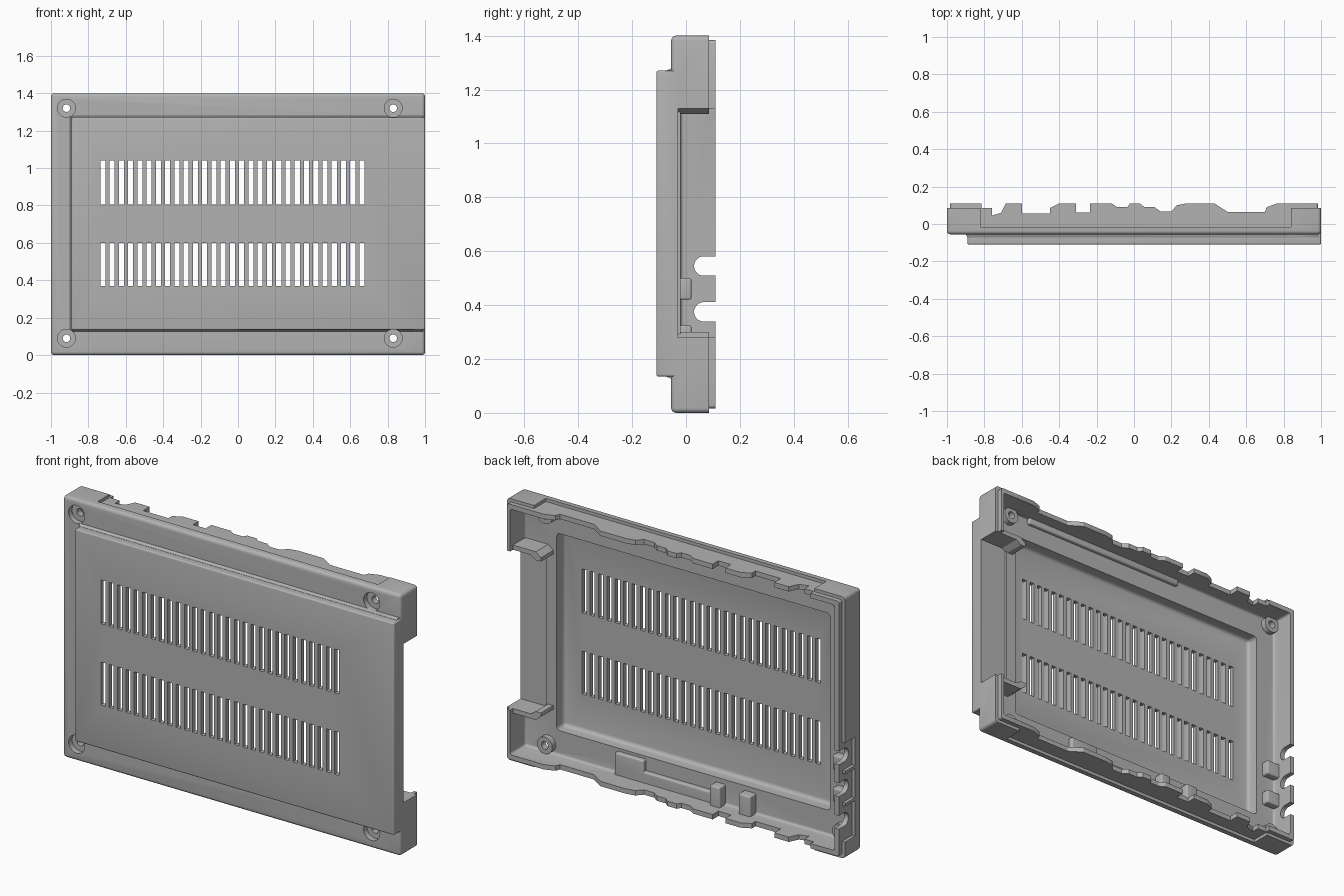
import bpy, bmesh
from math import pi, radians
from mathutils import Matrix

cube = bpy.data.objects.get("Cube")
if cube:
    bpy.data.objects.remove(cube, do_unlink=True)

grey = bpy.data.materials.new("case grey")
grey.use_nodes = True
GREY = (0.45, 0.45, 0.45, 1)
grey.diffuse_color = GREY
grey.node_tree.nodes["Principled BSDF"].inputs["Base Color"].default_value = GREY


def make(name, bm):
    bmesh.ops.recalc_face_normals(bm, faces=bm.faces)
    me = bpy.data.meshes.new(name)
    bm.to_mesh(me)
    bm.free()
    me.materials.append(grey)
    ob = bpy.data.objects.new(name, me)
    bpy.context.collection.objects.link(ob)
    return ob


def add_box(bm, x, y, z):
    size = [b - a for a, b in (x, y, z)]
    mid = [(a + b) / 2 for a, b in (x, y, z)]
    return bmesh.ops.create_cube(bm, size=1, matrix=Matrix.Translation(mid) @ Matrix.Diagonal((*size, 1)))["verts"]


def box(name, x, y, z, bevel=0, keep=None):
    """Box with rounded edges; edges for which keep() is true stay sharp."""
    bm = bmesh.new()
    add_box(bm, x, y, z)
    if bevel:
        edges = [e for e in bm.edges if not (keep and keep(*[v.co for v in e.verts]))]
        bmesh.ops.bevel(bm, geom=edges, offset=bevel, segments=4, profile=0.5, affect="EDGES")
    return make(name, bm)


def prism(name, points, axis, lo, hi):
    """Polygon extruded along y or z."""
    bm = bmesh.new()
    place = (lambda a, b: (a, lo, b)) if axis == "y" else (lambda a, b: (a, b, lo))
    face = bm.faces.new([bm.verts.new(place(a, b)) for a, b in points])
    new = bmesh.ops.extrude_face_region(bm, geom=[face])["geom"]
    shift = (0, hi - lo, 0) if axis == "y" else (0, 0, hi - lo)
    bmesh.ops.translate(bm, verts=[v for v in new if isinstance(v, bmesh.types.BMVert)], vec=shift)
    return make(name, bm)


def cylinder(name, centre, radius, length, axis):
    bm = bmesh.new()
    turn = Matrix.Rotation(pi / 2, 4, "X" if axis == "y" else "Y")
    bmesh.ops.create_cone(bm, cap_ends=True, segments=32, radius1=radius, radius2=radius,
                          depth=length, matrix=Matrix.Translation(centre) @ turn)
    return make(name, bm)


def combine(target, tools, operation):
    """Apply boolean tools to the target and remove them."""
    for tool in tools:
        mod = target.modifiers.new("bool", "BOOLEAN")
        mod.operation, mod.object, mod.solver = operation, tool, "EXACT"
        graph = bpy.context.evaluated_depsgraph_get()
        mesh = bpy.data.meshes.new_from_object(target.evaluated_get(graph))
        target.modifiers.clear()
        target.data = mesh
        bpy.data.objects.remove(tool, do_unlink=True)


def at_back(a, b):
    return a.y > 0 and b.y > 0


# Outer tray, raised front panel with flared foot, and inner lip
case = box("vented_case_half", (-1, 1), (-.055, .085), (0, 1.4), .018, at_back)
panel = box("panel", (-.89, 1), (-.11, -.01), (.135, 1.27), .008, at_back)
bm = bmesh.new()
for v in add_box(bm, (-.905, .99), (-.072, -.04), (.12, 1.285)):
    if v.co.y < -.06:
        v.co.z += .014 if v.co.z < .5 else -.014
        v.co.x += .014 if v.co.x < 0 else 0
flare = make("flare", bm)
lip = box("lip", (-.983, .983), (0, .11), (.017, 1.383), .012, lambda a, b: abs(a.y - b.y) < .01)
combine(case, [panel, flare, lip], "UNION")

# Hollow interior, deeper panel recess and open side
combine(case, [
    box("hollow", (-.957, .965), (-.02, .3), (.043, 1.357), .012),
    box("panel_hollow", (-.84, .78), (-.085, .1), (.175, 1.23), .02),
    box("side_opening", (.84, 1.2), (-.03, .3), (.28, 1.13)),
], "DIFFERENCE")

# Corner pocket walls beside the opening
wall = [(.995, 1.13), (.86, 1.13), (.83, 1.11), (.8, 1.11), (.8, 1.13), (.83, 1.155), (.995, 1.155)]
low_wall = [(x, 1.41 - z) for x, z in wall]
combine(case, [prism("pocket_wall", p, "y", -.04, .085) for p in (wall, low_wall)], "UNION")

# Stepped outer edges above and below, and beside the ports
combine(case, [
    box("top_step", (-.82, .84), (-.015, .3), (1.383, 1.6)),
    box("bottom_step", (-.82, .84), (-.015, .3), (-.2, .017)),
    box("port_step", (-1.2, -.983), (0, .3), (.09, .62)),
], "DIFFERENCE")

# Uneven cut-outs along the long lips
skyline = [(-.815, .085), (-.76, .085), (-.76, .045), (-.71, .06), (-.685, .11), (-.6, .11), (-.6, .055),
           (-.45, .055), (-.45, .085), (-.4, .11), (-.31, .11), (-.31, .062), (-.235, .062), (-.235, .11),
           (-.12, .11), (-.09, .09), (-.035, .09), (-.02, .113), (.03, .113), (.055, .09), (.11, .09),
           (.14, .068), (.2, .068), (.23, .1), (.28, .11), (.43, .11), (.5, .065), (.7, .065), (.71, .09),
           (.77, .112)]
outline = skyline + [(.77, .3), (-.815, .3)]
combine(case, [prism("lip_cutter", outline, "z", -.1, 1.5)], "DIFFERENCE")

# Round cable ports in the side wall
for z in (.2, .375, .545):
    combine(case, [
        cylinder("port", (-1, .066, z), .036, .2, "x"),
        box("port_mouth", (-1.1, -.9), (.066, .3), (z - .036, z + .036)),
    ], "DIFFERENCE")

# Ribs, blocks and screw bosses inside the tray
screws = [(x, z) for x in (-.917, .83) for z in (.09, 1.32)]
parts = [box("port_rib", (-1, -.97), (-.01, .08), (z - .008, z + .008)) for z in (.288, .46)]
parts += [box("block", x, (-.035, y), z, .008) for x, y, z in [
    ((-.965, -.88), .02, (.42, .5)), ((-.965, -.88), .02, (.25, .325)),
    ((-.4, -.33), .03, (.03, .15)), ((-.22, -.16), .03, (.03, .15)),
    ((-.2, .42), .005, (.03, .1)), ((.25, .42), .005, (.03, .16)),
    ((-.3, .7), .0, (1.325, 1.37))]]
parts += [cylinder("boss", (x, -.01, z), .045, .04, "y") for x, z in screws]
combine(case, parts, "UNION")

# Counterbored screw holes
for x, z in screws:
    combine(case, [
        cylinder("counterbore", (x, -.125, z), .048, .2, "y"),
        cylinder("screw_hole", (x, 0, z), .02, .3, "y"),
    ], "DIFFERENCE")

# Two rows of ventilation slots
bm = bmesh.new()
for low, high in ((.37, .6), (.805, 1.04)):
    for i in range(29):
        x = -.722 + i * .04946
        add_box(bm, (x - .0135, x + .0135), (-.2, 0), (low, high))
combine(case, [make("slots", bm)], "DIFFERENCE")

# Smooth the rounded edges only
bpy.ops.object.select_all(action="DESELECT")
case.select_set(True)
bpy.context.view_layer.objects.active = case
bpy.ops.object.shade_smooth_by_angle(angle=radians(30))
